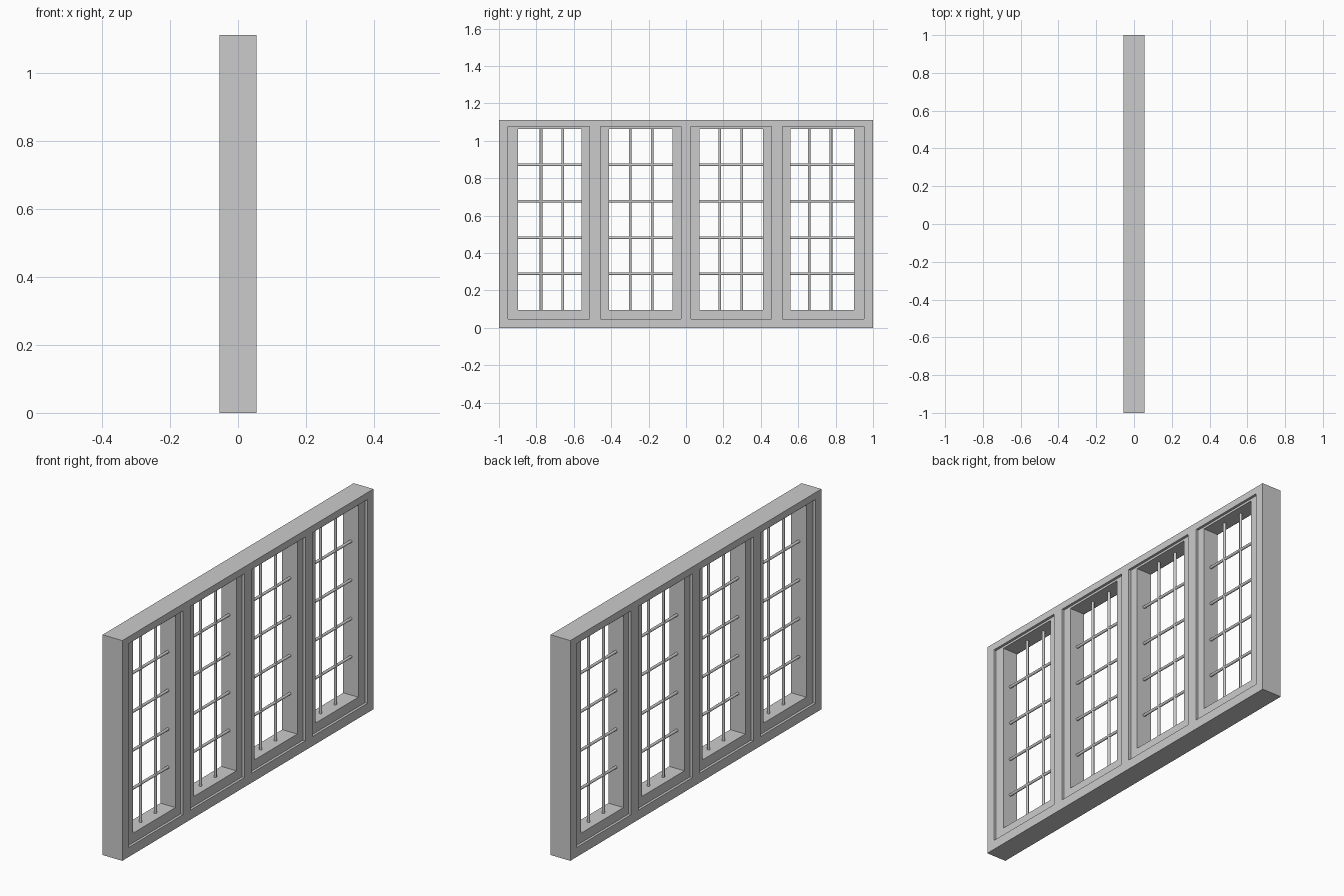
import bpy, bmesh
from mathutils import Matrix
from math import pi

if "Cube" in bpy.data.objects:
    bpy.data.objects.remove(bpy.data.objects["Cube"])

HEIGHT, DEPTH = 1.11, 0.055
RECESS_Z = (0.048, 1.075)
OPEN_Z = (0.096, 1.064)
SASH_DEPTH = 0.042
# y ranges: recess in the main frame, clear opening in the sash, upright bars
WINDOWS = [((0.027, 0.457), (0.073, 0.412), (0.181, 0.299)),
           ((0.516, 0.952), (0.558, 0.898), (0.658, 0.775))]
BAR_Z = (0.289, 0.481, 0.676, 0.871)


def add_object(name, bm):
    bmesh.ops.recalc_face_normals(bm, faces=bm.faces)
    mesh = bpy.data.meshes.new(name)
    bm.to_mesh(mesh)
    bm.free()
    obj = bpy.data.objects.new(name, mesh)
    bpy.context.collection.objects.link(obj)
    return obj


def ring(name, outer_y, outer_z, inner_y, inner_z, depth):
    """Rectangular picture-frame ring, open in the middle."""
    bm = bmesh.new()

    def loop(ys, zs, x):
        corners = [(ys[0], zs[0]), (ys[1], zs[0]), (ys[1], zs[1]), (ys[0], zs[1])]
        return [bm.verts.new((x, y, z)) for y, z in corners]

    loops = [loop(outer_y, outer_z, -depth), loop(outer_y, outer_z, depth),
             loop(inner_y, inner_z, depth), loop(inner_y, inner_z, -depth)]
    for a, b in zip(loops, loops[1:] + loops[:1]):
        for i in range(4):
            j = (i + 1) % 4
            bm.faces.new((a[i], a[j], b[j], b[i]))
    return add_object(name, bm)


def box(name, ys, zs, depth):
    bm = bmesh.new()
    bmesh.ops.create_cube(bm, size=1)
    bmesh.ops.scale(bm, vec=(2 * depth, ys[1] - ys[0], zs[1] - zs[0]), verts=bm.verts)
    bmesh.ops.translate(bm, vec=(0, sum(ys) / 2, sum(zs) / 2), verts=bm.verts)
    return add_object(name, bm)


def rod(bm, centre, length, radius, along_y):
    turn = Matrix.Rotation(pi / 2, 4, 'X') if along_y else Matrix.Identity(4)
    bmesh.ops.create_cone(bm, cap_ends=True, segments=16, radius1=radius,
                          radius2=radius, depth=length,
                          matrix=Matrix.Translation(centre) @ turn)


# Main frame and the three posts between the windows
ring("outer_frame", (-1, 1), (0, HEIGHT), (-0.952, 0.952), RECESS_Z, DEPTH)
box("centre_post", (-0.027, 0.027), RECESS_Z, DEPTH)
for side in (-1, 1):
    box("side_post", sorted((side * 0.457, side * 0.516)), RECESS_Z, DEPTH)

# Recessed sashes and their round bars, mirrored about the middle
for side in (-1, 1):
    for recess, opening, uprights in WINDOWS:
        recess_y = sorted(side * y for y in recess)
        open_y = sorted(side * y for y in opening)
        ring("sash", recess_y, RECESS_Z, open_y, OPEN_Z, SASH_DEPTH)

        bm = bmesh.new()
        for y in uprights:
            rod(bm, (0, side * y, sum(OPEN_Z) / 2), OPEN_Z[1] - OPEN_Z[0] + 0.01, 0.007, False)
        for z in BAR_Z:
            rod(bm, (0, sum(open_y) / 2, z), open_y[1] - open_y[0] + 0.01, 0.007, True)
        bars = add_object("window_bars", bm)
        for o in bpy.context.selected_objects:
            o.select_set(False)
        bars.select_set(True)
        bpy.context.view_layer.objects.active = bars
        bpy.ops.object.shade_smooth_by_angle()
